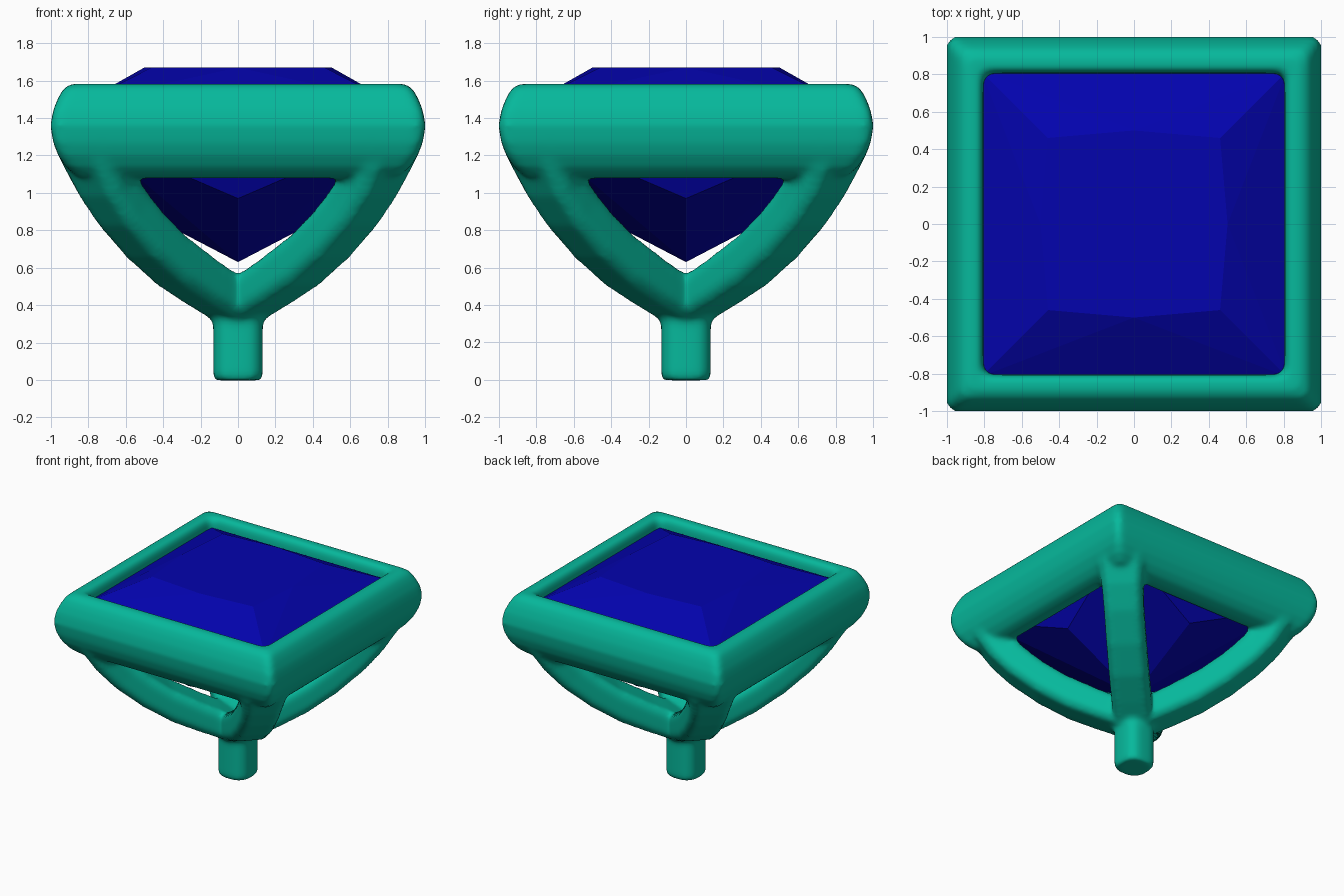
import bpy, bmesh, math
from mathutils import Matrix

if "Cube" in bpy.data.objects:
    bpy.data.objects.remove(bpy.data.objects["Cube"])


def material(name, color):
    m = bpy.data.materials.new(name)
    m.diffuse_color = color
    m.use_nodes = True
    m.node_tree.nodes["Principled BSDF"].inputs["Base Color"].default_value = m.diffuse_color
    return m


GREEN = material("green_metal", (0.002, 0.48, 0.33, 1))
BLUE = material("blue_gem", (0.001, 0.001, 0.42, 1))


def finish(name, bm, mat):
    bmesh.ops.recalc_face_normals(bm, faces=bm.faces)
    me = bpy.data.meshes.new(name)
    bm.to_mesh(me)
    bm.free()
    me.materials.append(mat)
    ob = bpy.data.objects.new(name, me)
    bpy.context.collection.objects.link(ob)
    return ob


def rounded_square(half, radius, steps=5):
    pts = []
    c = half - radius
    for q, (sx, sy) in enumerate([(1, 1), (-1, 1), (-1, -1), (1, -1)]):
        for i in range(steps + 1):
            a = (q + i / steps) * math.pi / 2
            pts.append((sx * c + radius * math.cos(a), sy * c + radius * math.sin(a)))
    return pts


def skin(bm, sections, closed=False):
    """Join successive cross-sections; cap the ends unless closed."""
    rows = [[bm.verts.new(p) for p in s] for s in sections]
    pairs = list(zip(rows, rows[1:])) + ([(rows[-1], rows[0])] if closed else [])
    for a, b in pairs:
        for j in range(len(a)):
            k = (j + 1) % len(a)
            bm.faces.new((a[j], a[k], b[k], b[j]))
    if not closed:
        bm.faces.new(rows[0])
        bm.faces.new(rows[-1])
    return [v for r in rows for v in r]


setting = bmesh.new()

# square rim: rounded cross-section (half width, z) carried round the square
rim = [(.72, 1.10), (.80, 1.3), (.805, 1.53), (.815, 1.57), (.84, 1.582), (.89, 1.582), (.93, 1.56),
       (.96, 1.51), (.988, 1.44), (1.002, 1.36), (.988, 1.27), (.96, 1.2),
       (.92, 1.14), (.87, 1.095), (.81, 1.078), (.74, 1.078)]
skin(setting, [[(x, y, z) for x, y in rounded_square(h, .05)] for h, z in rim], closed=True)

# two crossing curved straps under the corners (x, z, half width along a diagonal)
outer = [(0, .30), (.1, .34), (.2, .40), (.36, .505), (.52, .65), (.67, .825), (.77, .98), (.84, 1.13), (.88, 1.25)]
inner = [(0, .505), (.1, .58), (.18, .635), (.36, .775), (.49, .91), (.56, 1.0), (.61, 1.07), (.66, 1.14), (.7, 1.2)]
width = [.15] * 6 + [.155, .17, .19]


def strap_section(sign, o, n, w):
    sec = []
    for t, u in ((0, -.72), (0, .72), (.2, 1), (.8, 1), (1, .8), (1, -.8), (.8, -1), (.2, -1)):
        x, z = (o[i] + (n[i] - o[i]) * t for i in (0, 1))
        sec.append((sign * x * math.sqrt(2), u * w, z))
    return sec


stations = list(zip(outer, inner, width))
path = [strap_section(-1, *s) for s in stations[:0:-1]] + [strap_section(1, *s) for s in stations]
for angle in (45, -45):
    verts = skin(setting, path)
    bmesh.ops.rotate(setting, verts=verts, cent=(0, 0, 0),
                     matrix=Matrix.Rotation(math.radians(angle), 3, 'Z'))

# short stem with softened corners
stem = [(.12, -.002), (.132, .012), (.132, .42)]
skin(setting, [[(x, y, z) for x, y in rounded_square(h, .09)] for h, z in stem])

# fuse the metal parts and soften their joints
ob = finish("metal_setting", setting, GREEN)
mod = ob.modifiers.new("fuse", 'REMESH')
mod.mode, mod.voxel_size, mod.use_smooth_shade = 'VOXEL', .02, True
mod = ob.modifiers.new("soften", 'SMOOTH')
mod.factor, mod.iterations = .5, 8

# faceted gem: table, crown, girdle, pavilion and point
bm = bmesh.new()


def ring(corner, mid, z):
    verts = []
    for x, y in ((1, 1), (0, 1), (-1, 1), (-1, 0), (-1, -1), (0, -1), (1, -1), (1, 0)):
        s = corner if x and y else mid
        verts.append(bm.verts.new((x * s, y * s, z)))
    return verts


table = ring(.46, .5, 1.67)
top = ring(.815, .815, 1.492)
low = ring(.815, .815, 1.32)
bm.faces.new(table)
for a, b in ((table, top), (top, low)):
    for j in range(8):
        k = (j + 1) % 8
        c, m = (j, k) if j % 2 == 0 else (k, j)
        bm.faces.new((a[c], a[m], b[c]))
        bm.faces.new((a[m], b[m], b[c]))
point = bm.verts.new((0, 0, .63))
for j in range(0, 8, 2):
    c0, m, c1 = low[j], low[j + 1], low[(j + 2) % 8]
    p = bm.verts.new((m.co.x * .8, m.co.y * .8, .97))
    for f in ((c0, m, p), (m, c1, p), (c0, p, point), (p, c1, point)):
        bm.faces.new(f)
finish("gem", bm, BLUE)
